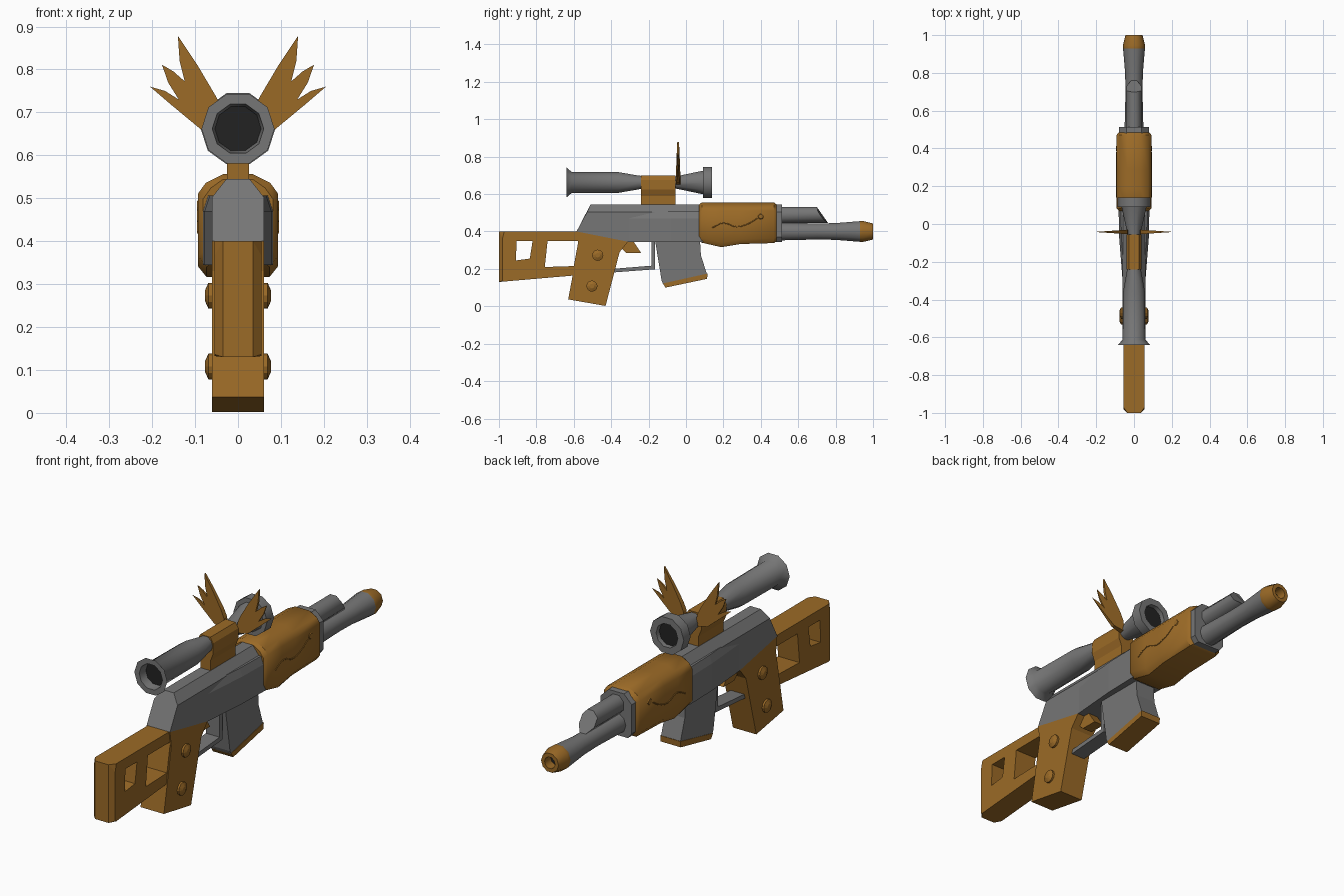
import bpy, bmesh, math
from mathutils import Vector

cube = bpy.data.objects.get("Cube")
if cube:
    bpy.data.objects.remove(cube, do_unlink=True)


def material(name, rgb):
    m = bpy.data.materials.new(name)
    m.use_nodes = True
    m.diffuse_color = (*rgb, 1)
    m.node_tree.nodes["Principled BSDF"].inputs["Base Color"].default_value = (*rgb, 1)
    return m


GOLD = material("golden brown", (0.33, 0.145, 0.02))
STEEL = material("steel grey", (0.18, 0.18, 0.18))
DARK = material("dark glass", (0.016, 0.016, 0.016))


def finish(bm, name, mats, smooth=0):
    """Turn a bmesh into a named object, smooth below the given angle."""
    bmesh.ops.recalc_face_normals(bm, faces=bm.faces)
    mesh = bpy.data.meshes.new(name)
    bm.to_mesh(mesh)
    bm.free()
    for m in mats:
        mesh.materials.append(m)
    ob = bpy.data.objects.new(name, mesh)
    bpy.context.collection.objects.link(ob)
    if smooth:
        bpy.ops.object.select_all(action='DESELECT')
        ob.select_set(True)
        bpy.context.view_layer.objects.active = ob
        bpy.ops.object.shade_smooth_by_angle(angle=math.radians(smooth))
    return ob


def loft(name, rings, mats, smooth=0, segments=None, caps=(0, 0)):
    """Skin a row of closed rings; segments and caps hold material indices."""
    bm = bmesh.new()
    rows = [[bm.verts.new(p) for p in ring] for ring in rings]
    n = len(rows[0])
    for k, (a, b) in enumerate(zip(rows, rows[1:])):
        for i in range(n):
            j = (i + 1) % n
            f = bm.faces.new((a[i], a[j], b[j], b[i]))
            f.material_index = segments[k] if segments else 0
    for row, index in zip((rows[0], rows[-1]), caps):
        bm.faces.new(row).material_index = index
    return finish(bm, name, mats, smooth)


def lathe(name, profile, z, mats, segments=None, caps=(0, 0), sides=10):
    """Spin (y, radius) points about a lengthwise axis at height z."""
    turns = [2 * math.pi * i / sides for i in range(sides)]
    rings = [[(r * math.cos(t), y, z + r * math.sin(t)) for t in turns] for y, r in profile]
    return loft(name, rings, mats, 40, segments, caps)


def prism(name, outline, half, mat):
    """Extrude a side (y, z) outline across the width."""
    return loft(name, [[(x, y, z) for y, z in outline] for x in (-half, half)], [mat])


def mirrored(points):
    """Complete a half cross-section listed from bottom to top."""
    return points + [(-x, y, z) for x, y, z in reversed(points)]


# Skeleton stock with two windows and chamfered butt
loops = [
    [(-1, .13), (-1, .40), (-.56, .40), (-.56, .168)],
    [(-.905, .35), (-.82, .35), (-.835, .255), (-.91, .245)],
    [(-.74, .35), (-.575, .35), (-.6, .215), (-.755, .21)],
]
bm = bmesh.new()
edges = []
for loop in loops:
    vs = [bm.verts.new((-.055, y, z)) for y, z in loop]
    edges += [bm.edges.new((v, vs[i - 1])) for i, v in enumerate(vs)]
bmesh.ops.triangle_fill(bm, edges=edges, use_beauty=True)
bmesh.ops.dissolve_limit(bm, angle_limit=.01, verts=bm.verts, edges=bm.edges)
grown = bmesh.ops.extrude_face_region(bm, geom=bm.faces[:], use_keep_orig=True)["geom"]
bmesh.ops.translate(bm, vec=(.11, 0, 0), verts=[g for g in grown if isinstance(g, bmesh.types.BMVert)])
butt = [e for e in bm.edges if all(v.co.y < -.99 for v in e.verts)
        and abs(e.verts[0].co.x - e.verts[1].co.x) < .01]
bmesh.ops.bevel(bm, geom=butt, offset=.02, segments=1, affect='EDGES')
finish(bm, "stock", [GOLD])

# Pistol grip, trigger and guard
prism("pistol_grip", [(-.585, .40), (-.575, .33), (-.63, .037), (-.43, .002),
                      (-.355, .29), (-.31, .345)], .06, GOLD)
prism("trigger", [(-.35, .345), (-.28, .345), (-.24, .285), (-.32, .285), (-.345, .31)], .025, GOLD)
prism("trigger_guard", [(-.40, .18), (-.165, .198), (-.165, .345), (-.185, .345),
                        (-.185, .217), (-.395, .2)], .035, STEEL)

# Receiver with chamfered top and slanted back
loft("receiver", [
    mirrored([(.06, -.585, .40), (.06, -.53, .503), (.027, -.51, .545)]),
    mirrored([(.06, -.32, .345), (.06, -.32, .503), (.027, -.32, .545)]),
    mirrored([(.06, .09, .345), (.06, .09, .503), (.027, .09, .545)])], [STEEL])

# Flared sides above the magazine
loft("receiver_flare", [
    mirrored([(w, y, .344), (w, y, .47), (w - .012, y, .506)])
    for y, w in ((-.33, .058), (-.08, .078), (.09, .082))], [STEEL])

# Magazine and its floor plate
prism("magazine", [(-.165, .35), (-.13, .135), (-.122, .118), (.113, .17),
                   (.08, .27), (.075, .35)], .05, STEEL)
prism("magazine_plate", [(-.124, .122), (-.11, .10), (.113, .147), (.115, .175)], .052, GOLD)

# Handguard with a swell underneath
guard = []
for y, zb, inset in ((.07, .35, .012), (.085, .34, 0), (.19, .316, 0),
                     (.29, .333, 0), (.47, .338, 0), (.485, .348, .012)):
    w, top = .093 - inset, .556 - inset
    guard.append(mirrored([(w - .02, y, zb), (w, y, zb + .025), (w, y, top - .045),
                           (w - .018, y, top - .02), (.035, y, top)]))
loft("handguard", guard, [GOLD], 40)
loft("front_collar", [mirrored([(.06, y, .345), (.08, y, .37), (.08, y, .505), (.04, y, .545)])
                      for y in (.48, .513)], [STEEL])

# Barrel with bored muzzle, and the gas tube above it
lathe("barrel", [(.5, .05), (.7, .045), (.8, .047), (.93, .058), (.945, .059),
                 (1, .045), (1, .027), (.955, .027)], .40,
      [STEEL, GOLD, DARK], [0, 0, 0, 1, 1, 1, 1], (0, 2))
turns = [math.pi / 4 * (i + .5) for i in range(8)]
loft("gas_tube", [
    [(.042 * math.cos(t), end(.046 * math.sin(t)), .488 + .046 * math.sin(t)) for t in turns]
    for end in (lambda h: .5, lambda h: .70 + .06 * ((.043 - h) / .086) ** 2)], [STEEL], 50)

# Scope with recessed lenses
lathe("scope", [(-.6, .054), (-.64, .06), (-.64, .085), (-.612, .06), (-.36, .058),
                (-.25, .038), (-.06, .033), (.09, .066), (.09, .087), (.14, .087),
                (.14, .056), (.12, .054)], .662, [STEEL, DARK], None, (1, 1))
loft("scope_mount", [mirrored([(.026, y, .53), (.026, y, .59), (.04, y, .625),
                               (.04, y, .675), (.026, y, .7)]) for y in (-.24, -.055)], [GOLD])

# Feathered wings, thinning toward the tips
wing = [(.03, .65), (.035, .70), (.05, .735), (.095, .811), (.14, .878), (.136, .82),
        (.124, .772), (.15, .795), (.177, .811), (.163, .77), (.138, .73),
        (.17, .75), (.205, .76), (.156, .718), (.086, .66)]
for side, label in ((1, "left"), (-1, "right")):
    loft(label + "_wing", [[(side * x, -.042 + s * .014 * (1.02 - x / .205), z) for x, z in wing]
                           for s in (-1, 1)], [GOLD])

    # Domed studs on the grip and handguard
    for name, y, z, r, x in (("upper_grip_stud", -.472, .273, .03, .059),
                             ("lower_grip_stud", -.503, .108, .03, .059),
                             ("handguard_stud", .40, .48, .02, .088)):
        steps = [(x, r), (x + .01, r), (x + .018, r * .4)]
        if r < .03:
            steps = [(x, r), (x + .008, r * .6)]
        circle = [2 * math.pi * i / 12 for i in range(12)]
        loft(label + "_" + name, [[(side * px, y + q * math.cos(t), z + q * math.sin(t))
                                   for t in circle] for px, q in steps], [GOLD])

    # Raised scroll line on the handguard
    curve = bpy.data.curves.new(label + "_scroll", 'CURVE')
    curve.dimensions = '3D'
    curve.bevel_depth = .003
    curve.bevel_resolution = 1
    curve.resolution_u = 4
    path = [(.14, .42), (.2, .445), (.27, .425), (.33, .44), (.38, .47)]
    spline = curve.splines.new('BEZIER')
    spline.bezier_points.add(len(path) - 1)
    for p, (y, z) in zip(spline.bezier_points, path):
        p.co = Vector((side * .093, y, z))
        p.handle_left_type = p.handle_right_type = 'AUTO'
    curve.materials.append(GOLD)
    bpy.context.collection.objects.link(bpy.data.objects.new(label + "_scroll", curve))
